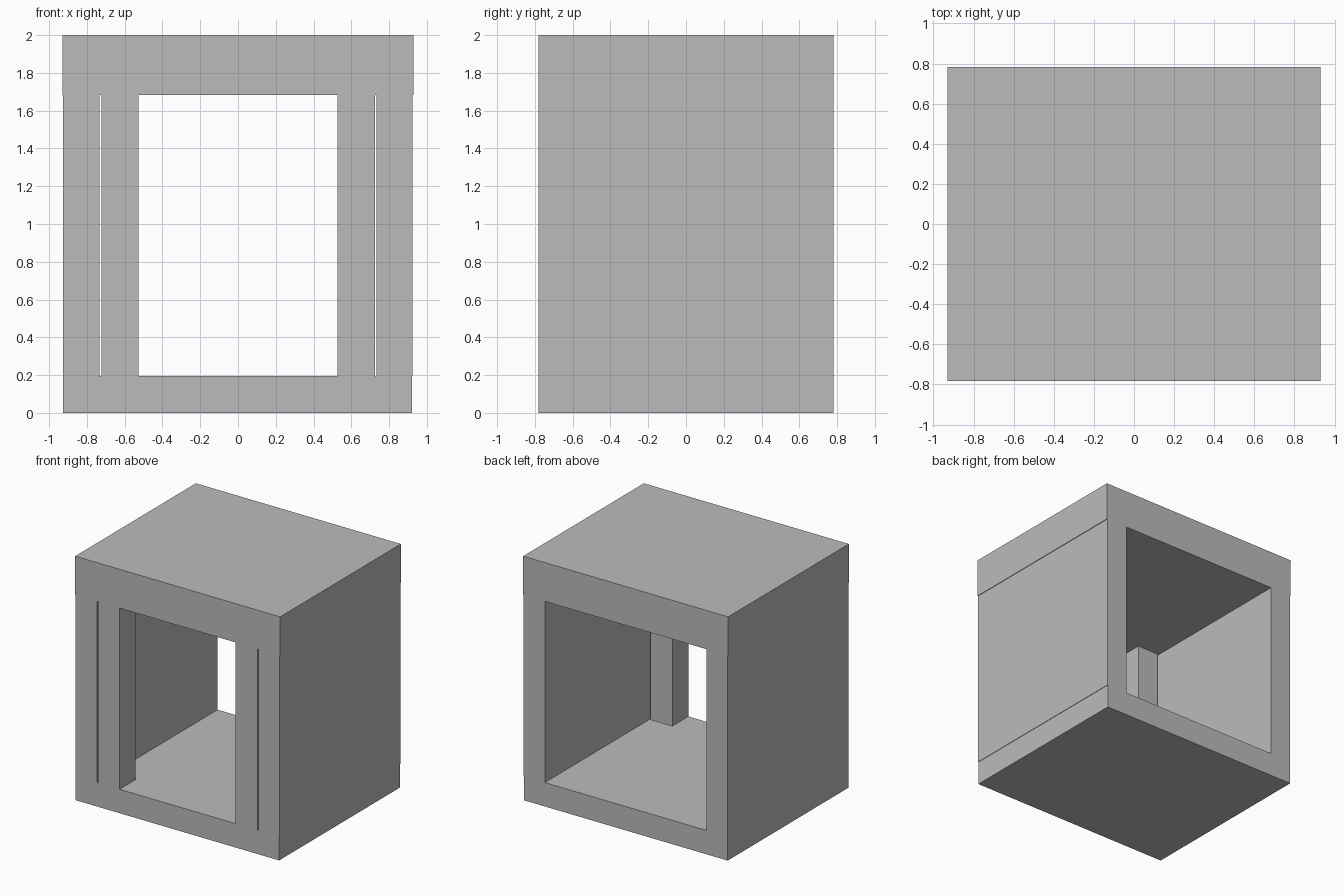
import bpy

if "Cube" in bpy.data.objects:
    bpy.data.objects.remove(bpy.data.objects["Cube"], do_unlink=True)

# One plain grey for the whole model
GREY = (0.5, 0.5, 0.5, 1)
grey = bpy.data.materials.new("plain_grey")
grey.use_nodes = True
grey.diffuse_color = GREY
grey.node_tree.nodes["Principled BSDF"].inputs["Base Color"].default_value = GREY


def box(name, x, y, z):
    """Box spanning the given (low, high) range on each axis."""
    spans = (x, y, z)
    bpy.ops.mesh.primitive_cube_add(size=1, location=[(a + b) / 2 for a, b in spans])
    ob = bpy.context.object
    ob.name = name
    ob.scale = [b - a for a, b in spans]
    bpy.ops.object.transform_apply(location=False, rotation=False, scale=True)
    ob.data.materials.append(grey)
    return ob


DEPTH = (-0.782, 0.782)
OPENING = (0.196, 1.682)

# Floor slab and slightly overhanging roof slab
box("floor_slab", (-0.926, 0.921), DEPTH, (0, OPENING[0]))
box("roof_slab", (-0.93, 0.93), DEPTH, (OPENING[1], 2))

# Side walls
box("left_wall", (0.733, 0.925), DEPTH, OPENING)
box("right_wall", (-0.926, -0.733), DEPTH, OPENING)

# Front posts, each with a narrow gap beside its wall
POST_DEPTH = (DEPTH[0], -0.575)
box("left_front_post", (0.527, 0.726), POST_DEPTH, OPENING)
box("right_front_post", (-0.723, -0.527), POST_DEPTH, OPENING)
